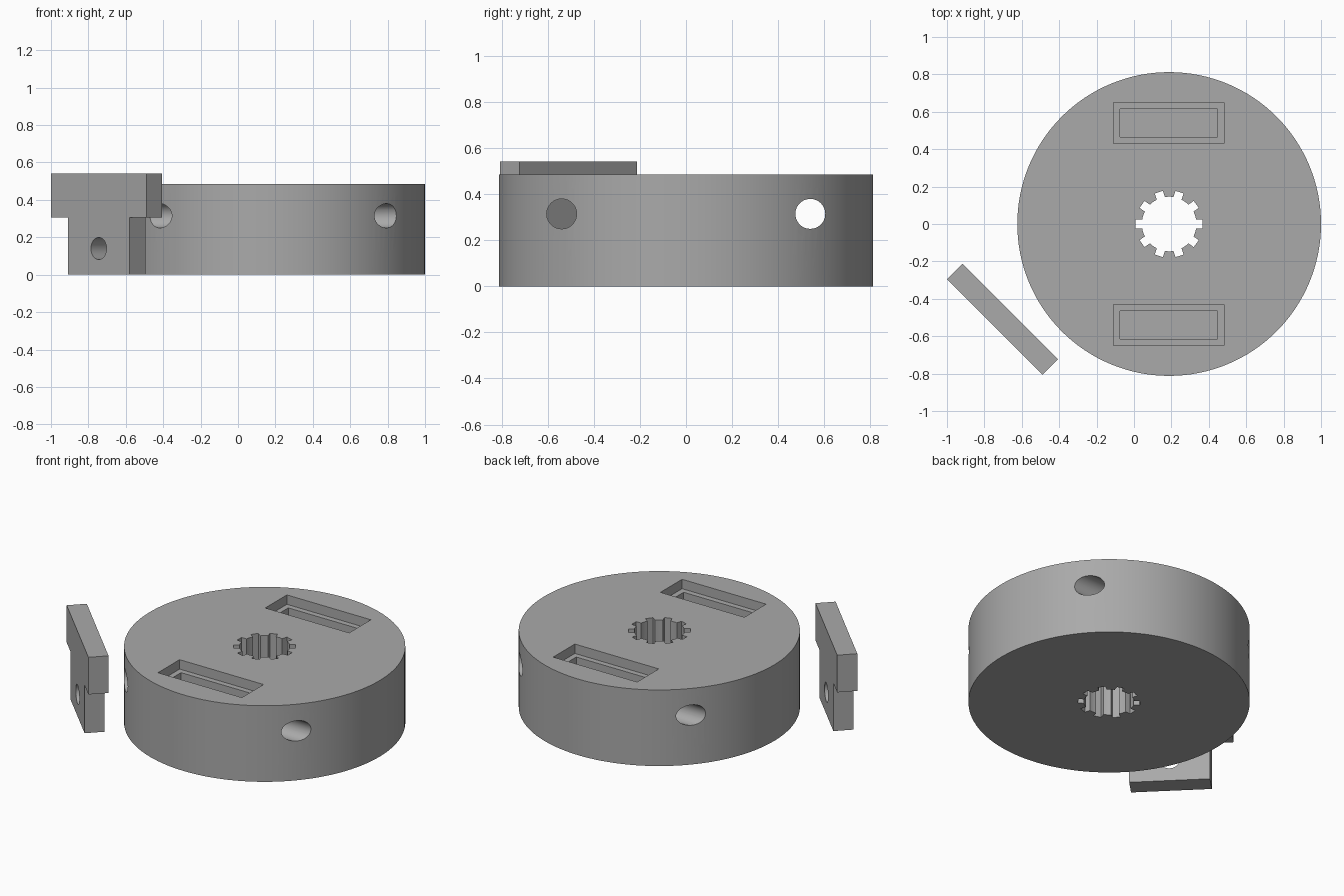
import bpy, math
from mathutils import Matrix

cube = bpy.data.objects.get("Cube")
if cube:
    bpy.data.objects.remove(cube, do_unlink=True)

CX, R, H = 0.188, 0.812, 0.485      # disc centre, radius, height

grey = bpy.data.materials.new("plain grey")
grey.use_nodes = True
grey.diffuse_color = (0.4, 0.4, 0.4, 1)
grey.node_tree.nodes["Principled BSDF"].inputs["Base Color"].default_value = (0.4, 0.4, 0.4, 1)


def prism(name, outline, z0, z1):
    """Extrude a closed counter-clockwise outline from z0 to z1."""
    n = len(outline)
    verts = [(x, y, z) for z in (z0, z1) for x, y in outline]
    faces = [tuple(reversed(range(n))), tuple(range(n, 2 * n))]
    faces += [(i, (i + 1) % n, n + (i + 1) % n, n + i) for i in range(n)]
    mesh = bpy.data.meshes.new(name)
    mesh.from_pydata(verts, [], faces)
    mesh.materials.append(grey)
    obj = bpy.data.objects.new(name, mesh)
    bpy.context.collection.objects.link(obj)
    return obj


def circle(radius, sides, cx=0.0, cy=0.0):
    return [(cx + radius * math.cos(math.tau * i / sides),
             cy + radius * math.sin(math.tau * i / sides)) for i in range(sides)]


def rect(x0, x1, y0, y1):
    return [(x0, y0), (x1, y0), (x1, y1), (x0, y1)]


def cut(target, cutter):
    """Subtract the cutter from the target and discard it."""
    mod = target.modifiers.new("cut", 'BOOLEAN')
    mod.operation = 'DIFFERENCE'
    mod.solver = 'EXACT'
    mod.object = cutter
    cutter.hide_render = True
    bpy.ops.object.select_all(action='DESELECT')
    bpy.context.view_layer.objects.active = target
    target.select_set(True)
    bpy.ops.object.modifier_apply(modifier=mod.name)
    bpy.data.objects.remove(cutter, do_unlink=True)


def smooth(obj):
    bpy.ops.object.select_all(action='DESELECT')
    bpy.context.view_layer.objects.active = obj
    obj.select_set(True)
    bpy.ops.object.shade_smooth_by_angle(angle=math.radians(30))


# Round body
disc = prism("disc_body", circle(R, 128, CX), 0, H)

# Splined centre bore: ten square grooves around a round hole
bore = []
half = 0.023
for k in range(10):
    a = math.tau * k / 10
    root = math.sqrt(0.146 ** 2 - half ** 2)
    points = [(root, -half), (0.179, -half), (0.179, half), (root, half)]
    spread = math.asin(half / 0.146)
    for t in (0.33, 0.67):
        b = spread + t * (math.tau / 10 - 2 * spread)
        points.append((0.146 * math.cos(b), 0.146 * math.sin(b)))
    bore += [(CX + x * math.cos(a) - y * math.sin(a),
              x * math.sin(a) + y * math.cos(a)) for x, y in points]
cut(disc, prism("bore_cutter", bore, -0.1, 0.6))

# Stepped pockets and the cross holes that pass through them
for side in (-1, 1):
    y = side * 0.54
    cut(disc, prism("ledge_cutter", rect(-0.11, 0.482, y - 0.109, y + 0.109), H - 0.06, 0.6))
    cut(disc, prism("pocket_cutter", rect(-0.075, 0.447, y - 0.074, y + 0.074), 0.17, 0.6))
    hole = prism("cross_hole_cutter", circle(0.065, 48), -1.2, 1.2)
    hole.data.transform(Matrix.Translation((CX, y, 0.315)) @ Matrix.Rotation(math.pi / 2, 4, 'Y'))
    cut(disc, hole)
smooth(disc)

# Loose T-shaped key with a pin hole, standing at an angle beside the disc
profile = [(-0.234, 0), (0.234, 0), (0.234, 0.305), (0.361, 0.305),
           (0.361, 0.542), (-0.361, 0.542), (-0.361, 0.305), (-0.234, 0.305)]
key = prism("t_key", profile, -0.059, 0.059)
cut(key, prism("pin_hole_cutter", circle(0.059, 48, 0, 0.14), -0.2, 0.2))
key.data.transform(Matrix.Translation((-0.703, -0.51, 0))
                   @ Matrix.Rotation(-math.pi / 4, 4, 'Z')
                   @ Matrix.Rotation(math.pi / 2, 4, 'X'))
smooth(key)
